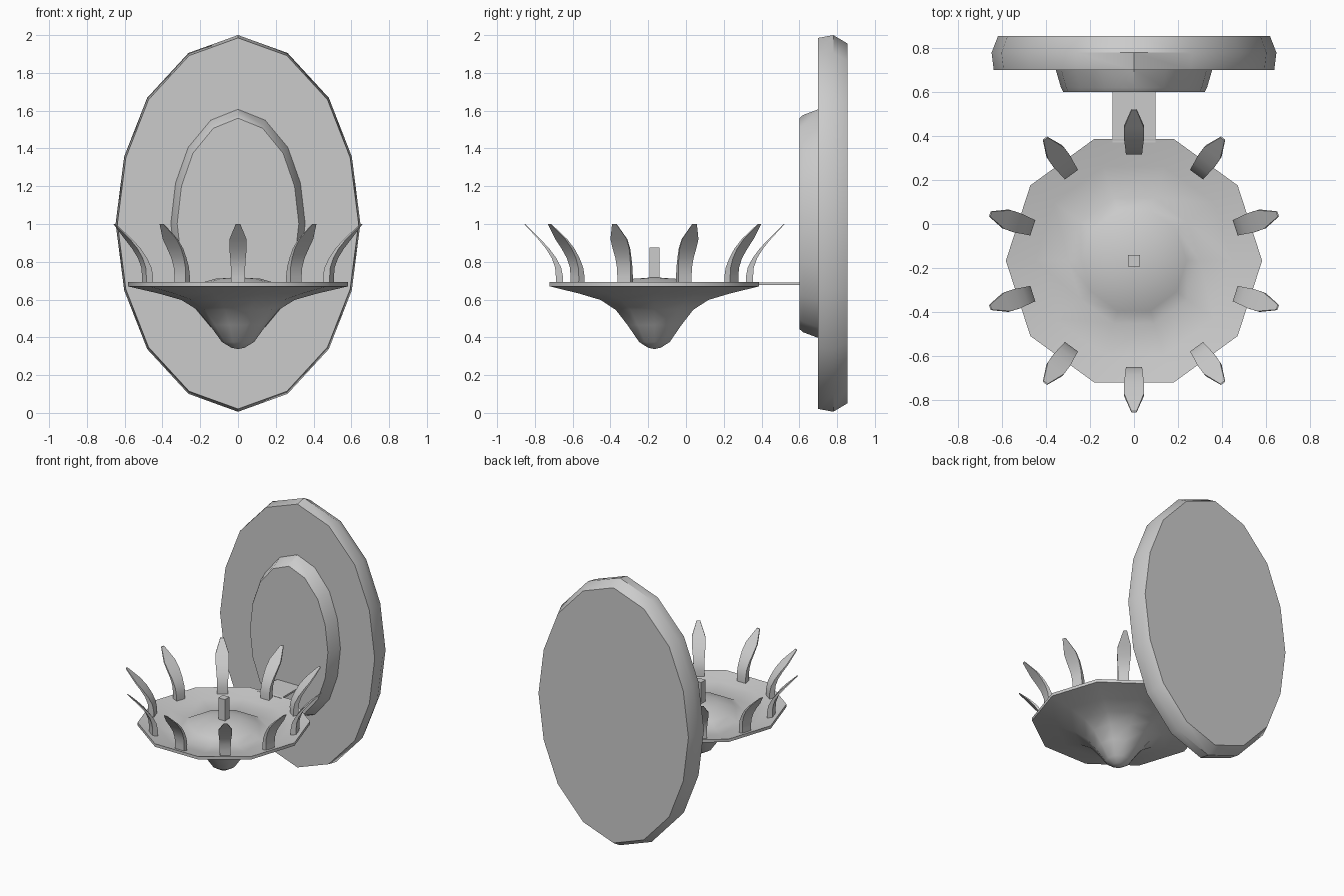
import bpy, bmesh, math
from mathutils import Matrix, Vector

if "Cube" in bpy.data.objects:
    bpy.data.objects.remove(bpy.data.objects["Cube"])

DISH_Y = -0.167


def make(name, rings, angle=35):
    """Loft closed rings of points into a capped solid; a single-point ring is a pole."""
    bm = bmesh.new()
    vr = [[bm.verts.new(p) for p in r] for r in rings]
    for a, b in zip(vr, vr[1:]):
        n = max(len(a), len(b))
        for i in range(n):
            j = (i + 1) % n
            if len(a) == 1:
                bm.faces.new((a[0], b[i], b[j]))
            elif len(b) == 1:
                bm.faces.new((a[i], a[j], b[0]))
            else:
                bm.faces.new((a[i], a[j], b[j], b[i]))
    for r in (vr[0], vr[-1]):
        if len(r) > 2:
            bm.faces.new(r)
    bmesh.ops.recalc_face_normals(bm, faces=bm.faces)
    me = bpy.data.meshes.new(name)
    bm.to_mesh(me)
    bm.free()
    ob = bpy.data.objects.new(name, me)
    bpy.context.collection.objects.link(ob)
    bpy.ops.object.select_all(action='DESELECT')
    ob.select_set(True)
    bpy.context.view_layer.objects.active = ob
    bpy.ops.object.shade_smooth_by_angle(angle=math.radians(angle))
    return ob


# Sixteen-sided oval outline, mirrored from one quarter
quarter = [(1, 0), (.93, .355), (.742, .667), (.405, .905)]
half = quarter + [(0, 1)] + [(-x, z) for x, z in reversed(quarter[1:])]
oval = half + [(-x, -z) for x, z in half]


def oval_ring(y, rx, rz, cz):
    return [(x * rx, y, cz + z * rz) for x, z in oval]


# Wall plate and raised medallion
make("wall_plate", [oval_ring(y, .648 * s, .997 * s, 1.003)
                    for y, s in [(.70, .985), (.78, 1), (.855, .955)]])
make("medallion", [oval_ring(y, rx, rz, 1.002)
                   for y, rx, rz in [(.60, .322, .558), (.62, .332, .575), (.705, .357, .607)]])


# Ten-sided dish with a pointed underside and a low dome inside
def ring10(r, z):
    if r == 0:
        return [(0, DISH_Y, z)]
    return [(r * math.cos(math.tau * i / 10), DISH_Y + r * math.sin(math.tau * i / 10), z)
            for i in range(10)]


dish = [(0, .338), (.035, .345), (.085, .375), (.15, .465), (.215, .545), (.30, .598),
        (.42, .632), (.583, .67), (.583, .692), (.45, .662), (.30, .642),
        (.24, .675), (.12, .71), (0, .718)]
make("dish", [ring10(r, z) for r, z in dish], 40)


def box(name, x, y0, y1, z0, z1):
    make(name, [[(-x, y0, z), (x, y0, z), (x, y1, z), (-x, y1, z)] for z in (z0, z1)])


# Candle spike and flat arm to the wall
box("candle_spike", .027, DISH_Y - .027, DISH_Y + .027, .70, .875)
box("arm", .098, .37, .61, .677, .69)

# Curved leaves around the rim: inner radius, outer radius, z, half width
leaf = [(.484, .522, .665, .036), (.484, .522, .72, .037), (.494, .526, .77, .038),
        (.520, .544, .82, .041), (.557, .575, .87, .046), (.604, .616, .92, .045),
        (.684, .690, 1.0, .012)]
for k in range(10):
    m = Matrix.Translation((0, DISH_Y, 0)) @ Matrix.Rotation(math.radians(18 + 36 * k), 4, 'Z')
    make(f"leaf_{k + 1}", [[m @ Vector(p) for p in
         ((a, -w, z), (b, -w, z), (b, w, z), (a, w, z))] for a, b, z, w in leaf])
